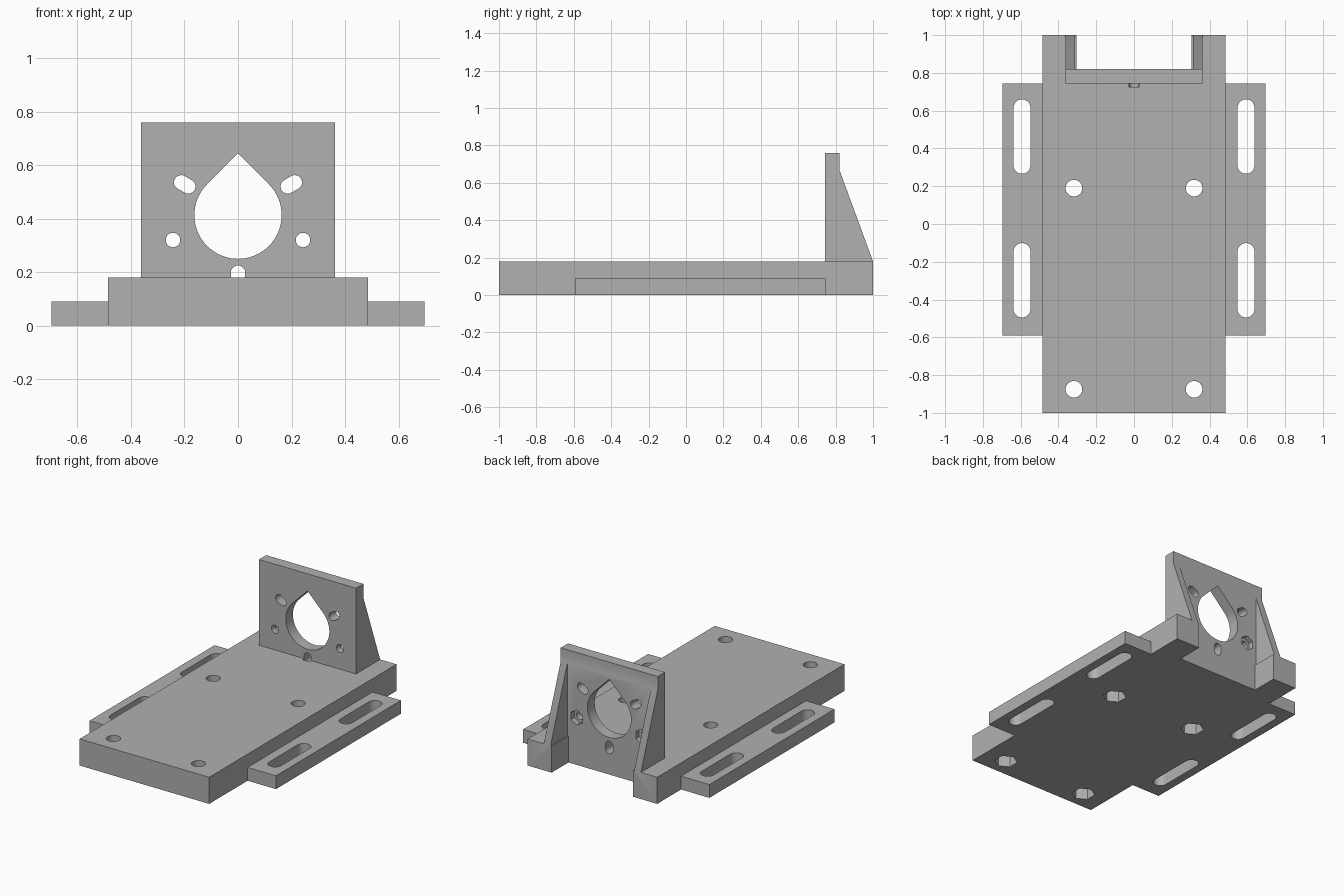
import bpy, bmesh, math
from mathutils import Vector

if "Cube" in bpy.data.objects:
    bpy.data.objects.remove(bpy.data.objects["Cube"])

grey = bpy.data.materials.new("plain grey")
grey.diffuse_color = (0.44, 0.44, 0.44, 1)
grey.use_nodes = True
grey.node_tree.nodes["Principled BSDF"].inputs["Base Color"].default_value = grey.diffuse_color


def prism(name, pts, axis, lo, hi):
    """Extrude a 2D outline along an axis: z takes (x, y), y takes (x, z), x takes (y, z)."""
    place = {'z': lambda a, b, t: (a, b, t),
             'y': lambda a, b, t: (a, t, b),
             'x': lambda a, b, t: (t, a, b)}[axis]
    bm = bmesh.new()
    face = bm.faces.new([bm.verts.new(place(a, b, lo)) for a, b in pts])
    move = Vector(place(0, 0, hi - lo))
    ext = bmesh.ops.extrude_face_region(bm, geom=[face], use_keep_orig=True)
    bmesh.ops.translate(bm, vec=move, verts=[v for v in ext['geom'] if isinstance(v, bmesh.types.BMVert)])
    bmesh.ops.recalc_face_normals(bm, faces=bm.faces)
    me = bpy.data.meshes.new(name)
    bm.to_mesh(me)
    bm.free()
    me.materials.append(grey)
    ob = bpy.data.objects.new(name, me)
    bpy.context.collection.objects.link(ob)
    return ob


def rect(a0, a1, b0, b1):
    return [(a0, b0), (a1, b0), (a1, b1), (a0, b1)]


def ring(ca, cb, r, n=32, start=0.0):
    return [(ca + r * math.cos(start + 2 * math.pi * i / n),
             cb + r * math.sin(start + 2 * math.pi * i / n)) for i in range(n)]


def slot(p, q, r, n=16):
    """Rounded slot between centres p and q."""
    ang = math.atan2(q[1] - p[1], q[0] - p[0])
    out = []
    for c, s in ((q, ang - math.pi / 2), (p, ang + math.pi / 2)):
        out += [(c[0] + r * math.cos(s + math.pi * i / n),
                 c[1] + r * math.sin(s + math.pi * i / n)) for i in range(n + 1)]
    return out


def combine(body, other, operation):
    m = body.modifiers.new("combine", 'BOOLEAN')
    m.operation, m.solver, m.object = operation, 'EXACT', other
    bpy.context.view_layer.update()
    me = bpy.data.meshes.new_from_object(body.evaluated_get(bpy.context.evaluated_depsgraph_get()))
    body.modifiers.clear()
    body.data = me
    bpy.data.objects.remove(other)


# Base slab with the rear notch
W, N, P, YB, YF, T = 0.485, 0.305, 0.363, 0.82, 0.743, 0.18
body = prism("motor_mount", [(-W, -1), (W, -1), (W, 1), (N, 1), (N, YB),
                             (-N, YB), (-N, 1), (-W, 1)], 'z', 0, T)

# Side flanges, upright plate and gussets
solids = [prism("flange", rect(-0.697, 0.697, -0.59, 0.745), 'z', 0, 0.09),
          prism("upright", rect(-P, P, 0.1, 0.76), 'y', YF, YB)]
for lo, hi in ((-P, -0.313), (0.313, P)):
    solids.append(prism("gusset", [(0.78, 0.1), (0.97, 0.1), (1, T), (YB, 0.67), (0.78, 0.67)], 'x', lo, hi))
for s in solids:
    combine(body, s, 'UNION')

# Teardrop motor opening
CZ, R = 0.413, 0.163
arc = [math.radians(135 + 270 * i / 60) for i in range(61)]
drop = [(R * math.cos(a), CZ + R * math.sin(a)) for a in arc] + [(0, CZ + R * math.sqrt(2))]
cuts = [prism("opening", drop, 'y', 0.6, 0.9)]

# Three radial slots around the opening; the lowest one runs into the base
for deg in (30, 150, 270):
    c, s = math.cos(math.radians(deg)), math.sin(math.radians(deg))
    cuts.append(prism("radial_slot", slot((0.215 * c, CZ + 0.215 * s), (0.245 * c, CZ + 0.245 * s), 0.027),
                      'y', 0.725, 0.9))

for sx in (-1, 1):
    # Screw holes in the upright with hexagonal nut pockets behind
    cuts.append(prism("screw_hole", ring(sx * 0.243, 0.32, 0.027), 'y', 0.7, 0.9))
    cuts.append(prism("nut_pocket", ring(sx * 0.243, 0.32, 0.05, 6, math.pi / 6), 'y', 0.785, 0.86))
    # Base holes with hexagonal nut pockets underneath
    for y in (0.19, -0.875):
        cuts.append(prism("base_hole", ring(sx * 0.318, y, 0.044), 'z', -0.1, 0.3))
        cuts.append(prism("base_pocket", ring(sx * 0.318, y, 0.073, 6, math.pi / 6), 'z', -0.1, 0.08))
    # Long adjustment slots in the flanges
    for y0, y1 in ((0.311, 0.615), (-0.45, -0.146)):
        cuts.append(prism("flange_slot", slot((sx * 0.593, y0), (sx * 0.593, y1), 0.045), 'z', -0.1, 0.3))
for c in cuts:
    combine(body, c, 'DIFFERENCE')

# Smooth hole walls, sharp edges
bpy.context.view_layer.objects.active = body
body.select_set(True)
bpy.ops.object.shade_smooth_by_angle(angle=math.radians(30))
